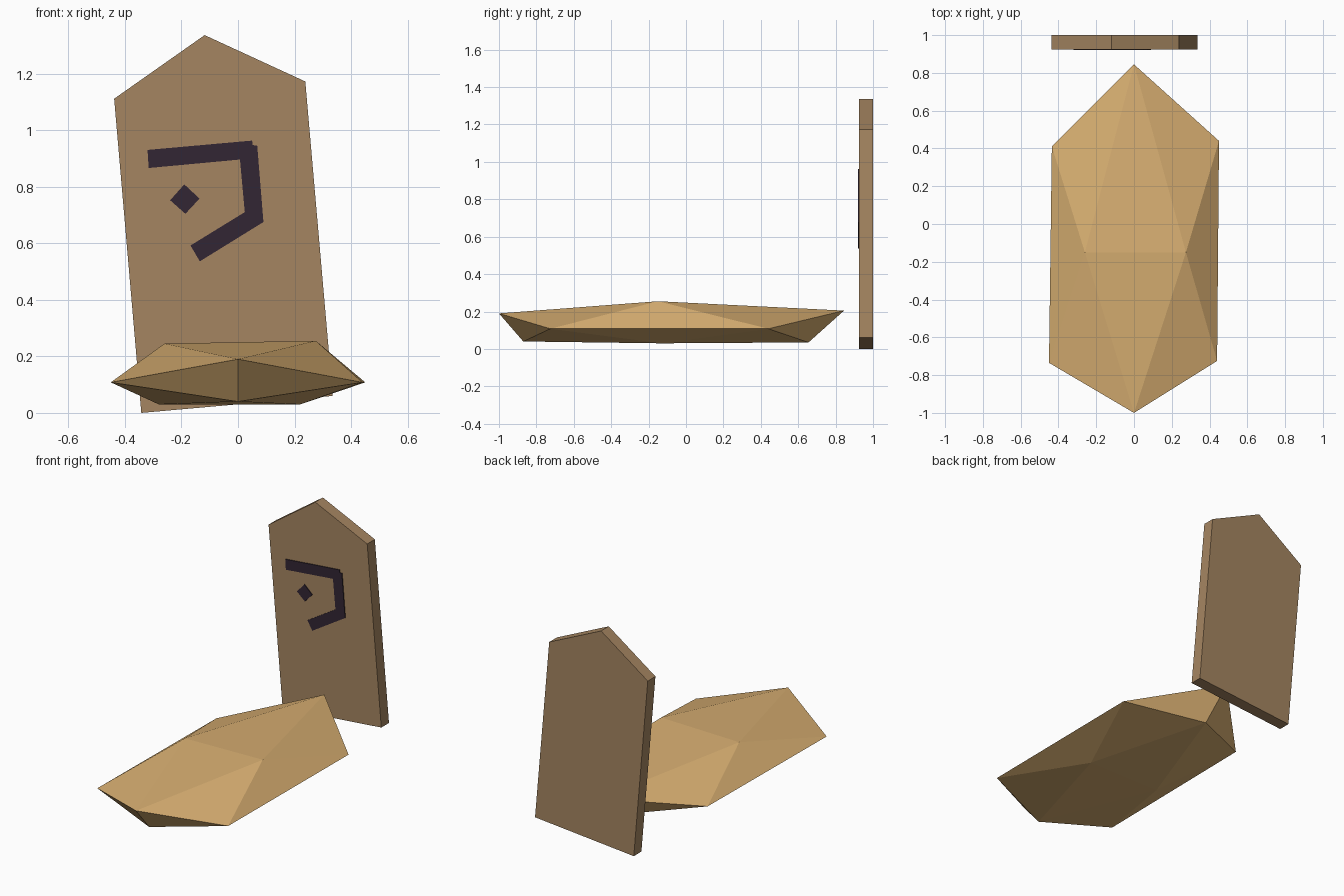
import bpy, bmesh

cube = bpy.data.objects.get("Cube")
if cube:
    bpy.data.objects.remove(cube, do_unlink=True)


def material(name, rgb):
    m = bpy.data.materials.new(name)
    m.use_nodes = True
    m.diffuse_color = (*rgb, 1)
    m.node_tree.nodes["Principled BSDF"].inputs["Base Color"].default_value = (*rgb, 1)
    return m


def add_object(name, bm, mat):
    bmesh.ops.recalc_face_normals(bm, faces=bm.faces[:])
    mesh = bpy.data.meshes.new(name)
    bm.to_mesh(mesh)
    bm.free()
    mesh.materials.append(mat)
    ob = bpy.data.objects.new(name, mesh)
    bpy.context.collection.objects.link(ob)
    return ob


def slab(name, outline, front, back, mat):
    """Extrude an x-z outline from the front plane to the back plane."""
    bm = bmesh.new()
    face = bm.faces.new([bm.verts.new((x, front, z)) for x, z in outline])
    ext = bmesh.ops.extrude_face_region(bm, geom=[face], use_keep_orig=True)
    moved = [g for g in ext["geom"] if isinstance(g, bmesh.types.BMVert)]
    bmesh.ops.translate(bm, verts=moved, vec=(0, back - front, 0))
    return add_object(name, bm, mat)


sand = material("sand", (0.69, 0.43, 0.168))
board = material("weathered brown", (0.376, 0.235, 0.119))
paint = material("dark plum", (0.032, 0.019, 0.034))

# Faceted mound: pointed rim, raised ridge and smaller underside
rim = [(0, -1, 0.19), (0.44, -0.725, 0.108), (0.45, 0.44, 0.108),
       (0, 0.845, 0.205), (-0.435, 0.41, 0.108), (-0.45, -0.735, 0.108)]
ridge = [(-0.26, -0.15, 0.245), (0.275, -0.15, 0.255)]
underside = [(0, -0.87, 0.04), (0.22, -0.13, 0.03), (0, 0.655, 0.035), (-0.28, -0.13, 0.03)]
bm = bmesh.new()
for co in rim + ridge + underside:
    bm.verts.new(co)
bmesh.ops.convex_hull(bm, input=bm.verts[:])
add_object("mound", bm, sand)

# Leaning headboard
slab("headboard", [(-0.342, 0), (0.335, 0.06), (0.238, 1.172), (-0.118, 1.336), (-0.438, 1.111)],
     0.925, 1.0, board)

# Painted hook and diamond on the front of the headboard
slab("painted_hook", [(-0.32, 0.93), (0.05, 0.963), (0.052, 0.947), (0.068, 0.945),
                      (0.09, 0.675), (-0.135, 0.536), (-0.168, 0.592), (0.024, 0.71),
                      (0.007, 0.896), (-0.316, 0.866)], 0.92, 0.926, paint)
slab("painted_diamond", [(-0.19, 0.808), (-0.136, 0.758), (-0.186, 0.704), (-0.24, 0.752)],
     0.92, 0.926, paint)
